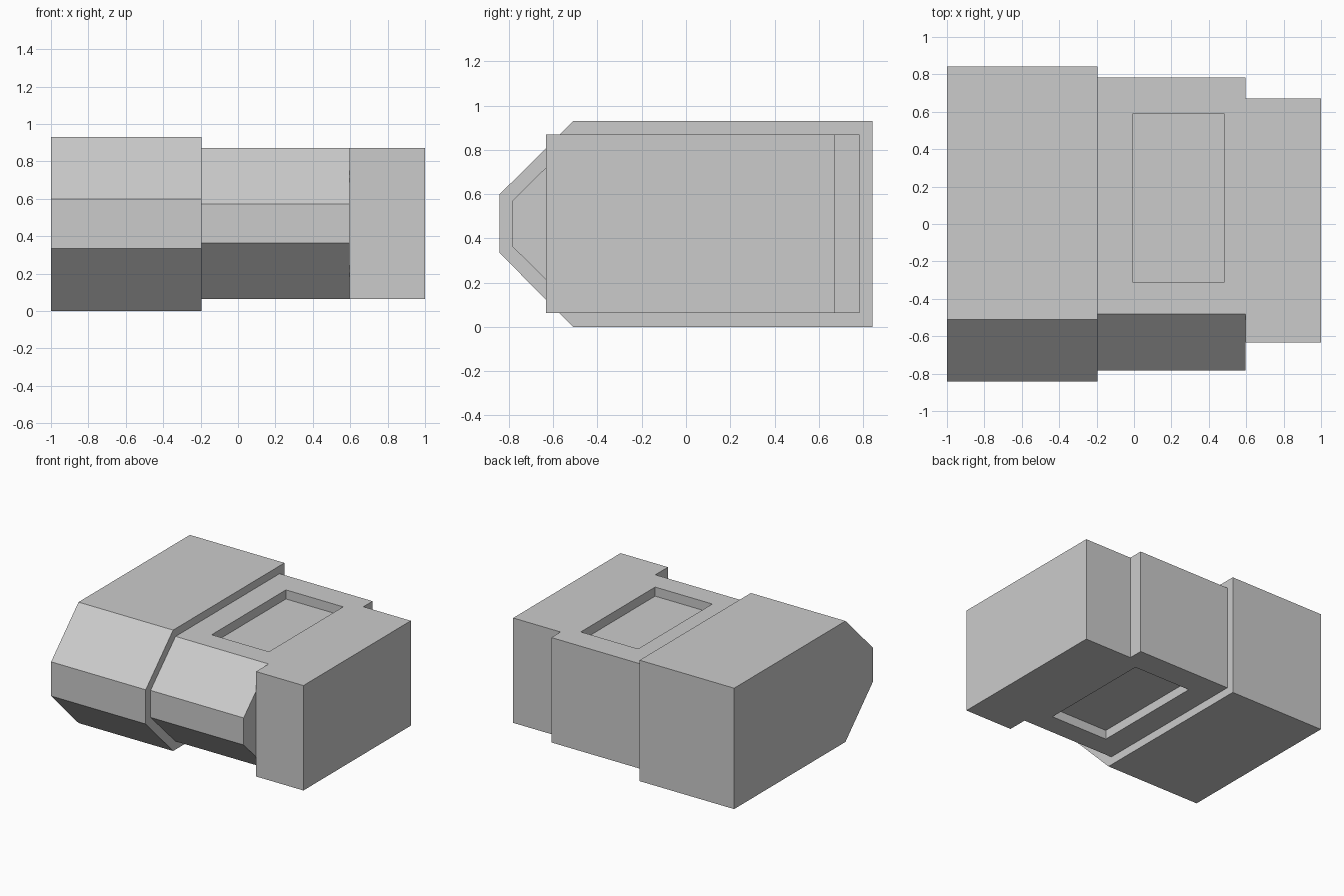
import bpy
import bmesh
from mathutils import Vector

default = bpy.data.objects.get("Cube")
if default:
    bpy.data.objects.remove(default, do_unlink=True)

grey = bpy.data.materials.new("light_grey")
grey.use_nodes = True
colour = (0.6, 0.6, 0.6, 1)
grey.diffuse_color = colour
grey.node_tree.nodes["Principled BSDF"].inputs["Base Color"].default_value = colour


def prism(x0, x1, profile):
    """Extrude a closed (y, z) outline from x0 to x1."""
    bm = bmesh.new()
    end = bm.faces.new([bm.verts.new((x0, y, z)) for y, z in profile])
    new = bmesh.ops.extrude_face_region(bm, geom=[end])["geom"]
    moved = [v for v in new if isinstance(v, bmesh.types.BMVert)]
    bmesh.ops.translate(bm, verts=moved, vec=(x1 - x0, 0, 0))
    bmesh.ops.recalc_face_normals(bm, faces=bm.faces)
    return bm


def nosed(front, back, bottom, top, nose_y, nose_low, nose_high):
    """Outline with a flat back and a front chamfered above and below."""
    return [(back, bottom), (back, top), (nose_y, top),
            (front, nose_high), (front, nose_low), (nose_y, bottom)]


def recess(bm, x0, x1, y0, y1, depth):
    """Sink a rectangular pocket into the top and the bottom."""
    flats = [f for f in bm.faces if abs(f.normal.z) > 0.99]
    for face in flats:
        inward = -face.normal * depth
        bmesh.ops.inset_individual(bm, faces=[face], thickness=0.1)
        middle = face.calc_center_median()
        for v in face.verts:
            v.co.x = x0 if v.co.x < middle.x else x1
            v.co.y = y0 if v.co.y < middle.y else y1
        floor = bmesh.ops.extrude_discrete_faces(bm, faces=[face])["faces"][0]
        bmesh.ops.translate(bm, verts=floor.verts, vec=Vector(inward))


def finish(name, bm):
    mesh = bpy.data.meshes.new(name)
    bm.to_mesh(mesh)
    bm.free()
    mesh.materials.append(grey)
    bpy.context.collection.objects.link(bpy.data.objects.new(name, mesh))


# Large chamfered housing
finish("large_housing", prism(-1, -0.195, nosed(-0.843, 0.843, 0, 0.93, -0.51, 0.335, 0.598)))

# Smaller chamfered body with pockets above and below
body = prism(-0.195, 0.597, nosed(-0.784, 0.784, 0.063, 0.87, -0.48, 0.363, 0.571))
recess(body, -0.005, 0.482, -0.313, 0.59, 0.07)
finish("middle_body", body)

# Plain end block
finish("end_block", prism(0.597, 1, [(-0.633, 0.063), (-0.633, 0.87), (0.672, 0.87), (0.672, 0.063)]))
